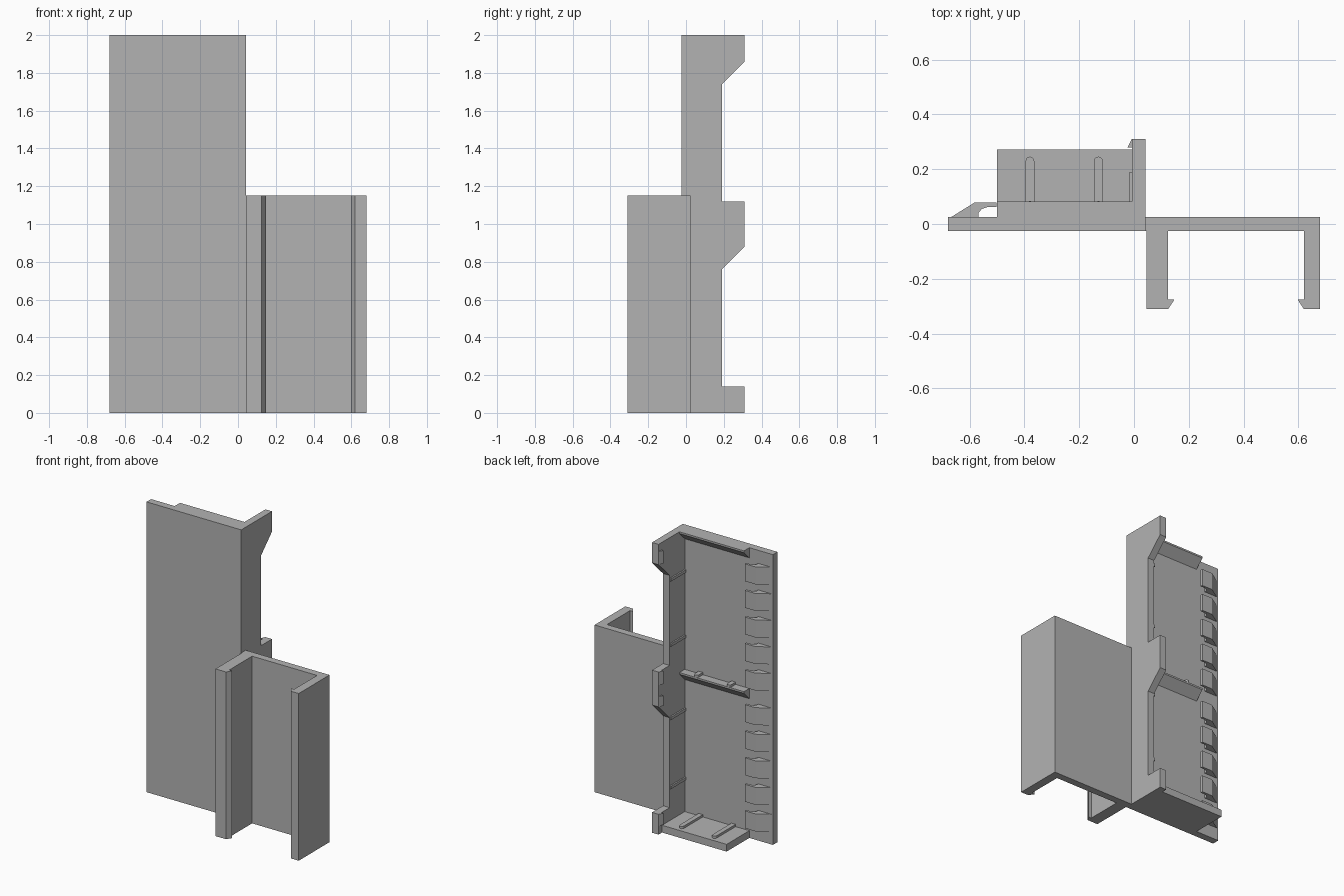
import bpy, bmesh, math
from mathutils import Vector

if "Cube" in bpy.data.objects:
    bpy.data.objects.remove(bpy.data.objects["Cube"])

grey = bpy.data.materials.new("plain grey")
grey.diffuse_color = (0.45, 0.45, 0.45, 1)
grey.use_nodes = True
grey.node_tree.nodes["Principled BSDF"].inputs["Base Color"].default_value = grey.diffuse_color


def prism(name, pts, axis, lo, hi):
    """Extrude a profile: (x, y) points along z, or (y, z) points along x."""
    bm = bmesh.new()
    place = (lambda p, t: (p[0], p[1], t)) if axis == 'z' else (lambda p, t: (t, p[0], p[1]))
    face = bm.faces.new([bm.verts.new(place(p, lo)) for p in pts])
    ext = bmesh.ops.extrude_face_region(bm, geom=[face])
    shift = Vector((0, 0, hi - lo) if axis == 'z' else (hi - lo, 0, 0))
    bmesh.ops.translate(bm, vec=shift, verts=[v for v in ext['geom'] if isinstance(v, bmesh.types.BMVert)])
    bmesh.ops.recalc_face_normals(bm, faces=bm.faces)
    me = bpy.data.meshes.new(name)
    bm.to_mesh(me)
    bm.free()
    me.materials.append(grey)
    ob = bpy.data.objects.new(name, me)
    bpy.context.collection.objects.link(ob)
    return ob


def box(name, x0, x1, y0, y1, z0, z1):
    return prism(name, [(x0, y0), (x1, y0), (x1, y1), (x0, y1)], 'z', z0, z1)


T = 0.025  # half thickness of the plates

# Tall cover plate and its side wall with three tabs
box("cover_plate", -0.68, 0.0, -T, T, 0, 2)
prism("side_wall", [(-T, 0), (0.31, 0), (0.31, 0.14), (0.19, 0.14), (0.19, 0.76), (0.31, 0.88),
                    (0.31, 1.12), (0.19, 1.12), (0.19, 1.74), (0.31, 1.86), (0.31, 2), (-T, 2)],
      'x', -0.008, 0.042)

# Small snap lips on the inside of the tabs
for z0, z1 in [(0.06, 0.14), (0.88, 0.95), (1.03, 1.12), (1.86, 1.95)]:
    prism("tab_lip", [(0.0, 0.28), (-0.023, 0.28), (-0.008, 0.31), (0.0, 0.31)], 'z', z0, z1)

# Bottom shelf and the two wedge ledges
box("bottom_shelf", -0.5, 0.0, 0.0, 0.272, 0, 0.05)
for z in (1.03, 2.0):
    prism("wedge_ledge", [(0.0, z), (0.083, z), (0.083, z - 0.012), (T, z - 0.07), (0.0, z - 0.07)],
          'x', -0.5, 0.0)

# Rounded ribs on the shelf and the middle ledge
for x in (-0.38, -0.13):
    for z, end in ((0.05, 0.23), (1.03, 0.068)):
        r = 0.016
        arc = [(x + r * math.cos(a), end + r * math.sin(a))
               for a in [math.pi * i / 6 for i in range(7)]]
        prism("shelf_rib", [(x - r, 0.01), (x + r, 0.01)] + arc, 'z', z - 0.01, z + 0.016)

# Thin ribs across the inside of the side wall
for z in (0.28, 0.756, 1.26, 1.71):
    box("wall_rib", -0.018, 0.0, 0.0, 0.188, z - 0.01, z + 0.01)

# Two groups of five snap teeth along the free edge
tooth = [(-0.668, 0.02), (-0.668, T), (-0.583, 0.078), (-0.503, 0.078), (-0.503, 0.062),
         (-0.535, 0.062), (-0.556, 0.055), (-0.568, 0.04), (-0.568, 0.02)]
for top in (0.94, 1.91):
    for i in range(5):
        z = top - 0.183 * i
        prism("snap_tooth", tooth, 'z', z - 0.12, z)

# Short channel: back plate and two hooked flanges
box("channel_back", 0.042, 0.68, -T, T, 0, 1.152)
for name, outer, inner, tip in (("left_flange", 0.045, 0.125, 0.148), ("right_flange", 0.68, 0.62, 0.597)):
    prism(name, [(outer, 0.0), (outer, -0.31), (inner, -0.31), (tip, -0.275), (inner, -0.275), (inner, 0.0)],
          'z', 0, 1.152)
